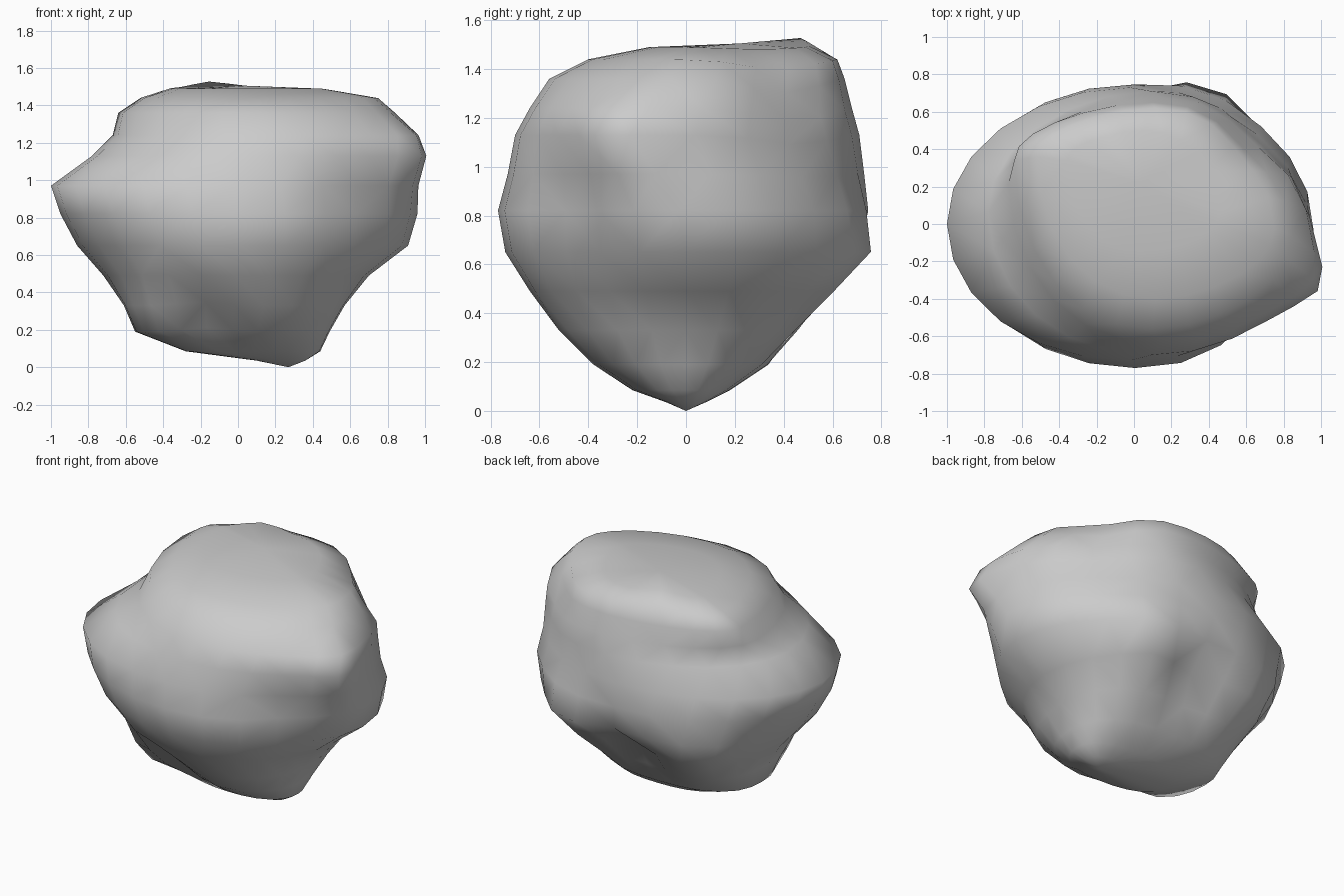
import bpy, bmesh, math
from mathutils import Vector

# Rock slices: height, left, right, front, back extents, y of leftmost and rightmost points
SLICES = [
    (0.035, 0.10, 0.36, -0.08, 0.08, 0.00, 0.00),
    (0.085, -0.28, 0.44, -0.22, 0.18, 0.00, 0.00),
    (0.19, -0.55, 0.49, -0.39, 0.34, 0.00, 0.00),
    (0.33, -0.61, 0.57, -0.53, 0.49, 0.02, 0.00),
    (0.49, -0.72, 0.70, -0.64, 0.67, 0.05, 0.00),
    (0.65, -0.86, 0.91, -0.74, 0.75, 0.03, 0.00),
    (0.82, -0.95, 0.96, -0.77, 0.75, 0.00, -0.03),
    (0.97, -1.00, 0.96, -0.73, 0.73, 0.00, -0.12),
    (1.13, -0.78, 0.97, -0.70, 0.71, 0.06, -0.20),
    (1.24, -0.67, 0.95, -0.64, 0.68, 0.22, -0.14),
    (1.36, -0.64, 0.84, -0.56, 0.65, 0.34, -0.06),
    (1.44, -0.52, 0.75, -0.40, 0.62, 0.36, -0.02),
    (1.49, -0.36, 0.46, -0.15, 0.50, 0.34, 0.06),
]
# Local dents and bumps: position, radius, push
SPOTS = [
    ((0.00, 0.62, 0.48), 0.19, (0, -0.17, 0.03)),    # hollow in the back
    ((0.36, 0.68, 0.62), 0.20, (0.04, 0.06, 0)),     # shoulder right of hollow
    ((-0.52, 0.52, 0.52), 0.18, (-0.05, 0.05, 0)),   # shoulder left of hollow
    ((-0.18, -0.46, 0.23), 0.16, (0, 0.13, 0.03)),   # undercut at front foot
    ((0.95, -0.28, 1.14), 0.16, (0.05, -0.04, 0)),   # right corner
    ((0.66, 0.46, 1.30), 0.26, (-0.05, -0.05, -0.06)),
    ((-0.13, 0.44, 1.49), 0.14, (0, 0, 0.04)),       # peak
    ((0.68, -0.50, 0.85), 0.26, (-0.05, 0.06, 0)),
]
SIDES = 24


def shape(p):
    out = p.copy()
    for c, r, push in SPOTS:
        out += Vector(push) * math.exp(-((p - Vector(c)).length / r) ** 2)
    return out


# Rock body: lofted uneven slices closed by a point below and a crown above
bm = bmesh.new()
rings = []
for z, x0, x1, y0, y1, yl, yr in SLICES:
    ring = []
    power = 2.5 if z < 0.4 else 2.0
    cx = (x0 + x1) / 2
    for i in range(SIDES):
        a = 2 * math.pi * i / SIDES
        c, s = math.cos(a), math.sin(a)
        k = (abs(c) ** power + abs(s) ** power) ** (-1 / power)
        c, s = c * k, s * k
        cy = (yl + yr) / 2 + (yr - yl) / 2 * c
        x = cx + c * (x1 - x0) / 2
        y = cy + abs(s) * ((y1 if s > 0 else y0) - cy)
        ring.append(bm.verts.new(shape(Vector((x, y, z)))))
    rings.append(ring)
for lo, hi in zip(rings, rings[1:]):
    for i in range(SIDES):
        j = (i + 1) % SIDES
        bm.faces.new((lo[i], lo[j], hi[j], hi[i]))
foot = bm.verts.new((0.27, 0, 0))
crown = bm.verts.new((0.04, 0.22, 1.505))
for i in range(SIDES):
    j = (i + 1) % SIDES
    bm.faces.new((foot, rings[0][j], rings[0][i]))
    bm.faces.new((crown, rings[-1][i], rings[-1][j]))
bmesh.ops.triangulate(bm, faces=bm.faces[:])
bmesh.ops.recalc_face_normals(bm, faces=bm.faces[:])

mesh = bpy.data.meshes.new("rock")
bm.to_mesh(mesh)
bm.free()
rock = bpy.data.objects.new("rock", mesh)
bpy.context.collection.objects.link(rock)
for poly in mesh.polygons:
    poly.use_smooth = True
